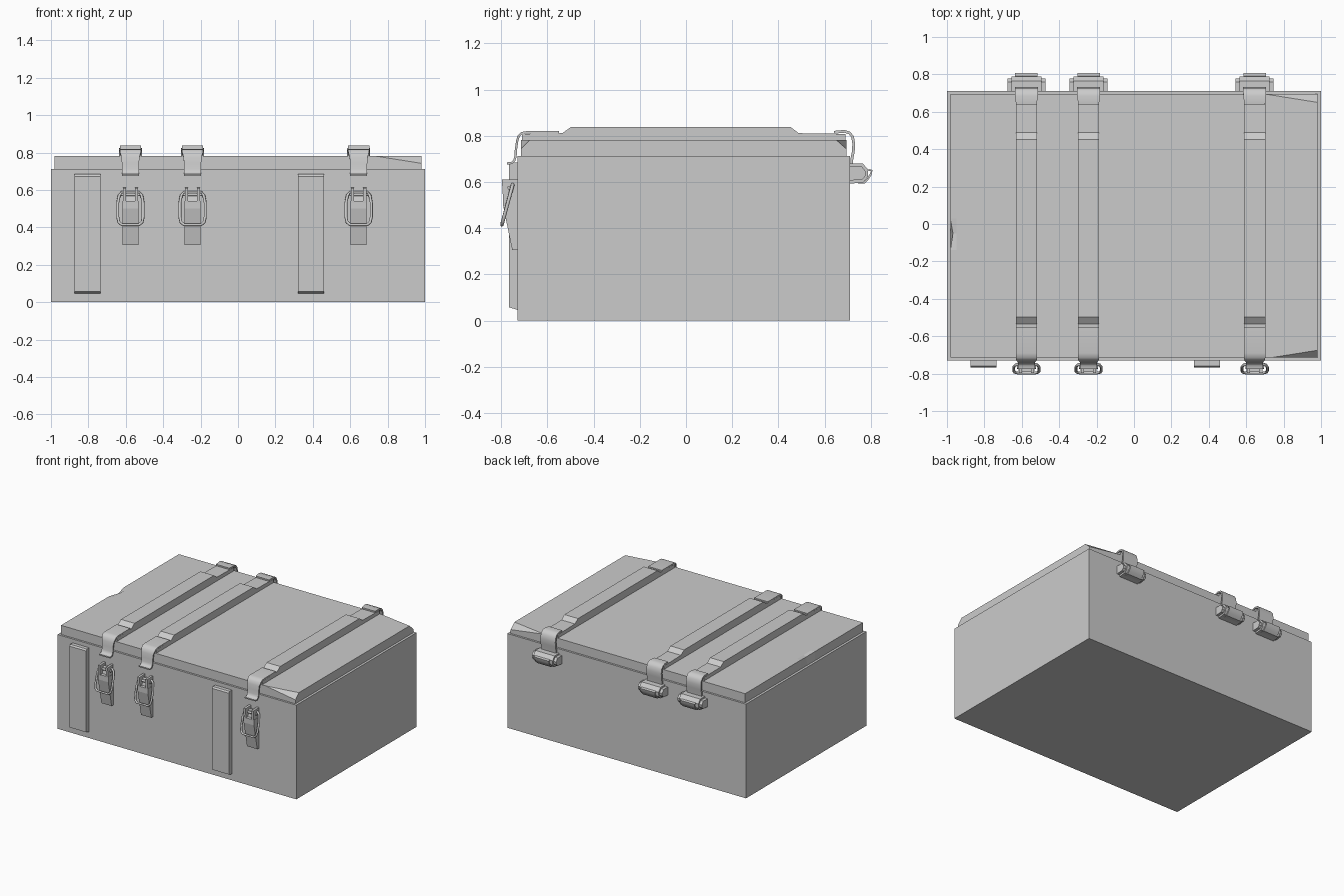
import bpy, bmesh
from mathutils import Vector

if "Cube" in bpy.data.objects:
    bpy.data.objects.remove(bpy.data.objects["Cube"])

STRAP_X = (-0.575, -0.243, 0.645)


def finish(name, bm, smooth=False):
    bmesh.ops.recalc_face_normals(bm, faces=bm.faces)
    me = bpy.data.meshes.new(name)
    bm.to_mesh(me)
    bm.free()
    ob = bpy.data.objects.new(name, me)
    bpy.context.collection.objects.link(ob)
    if smooth:
        bpy.ops.object.select_all(action='DESELECT')
        ob.select_set(True)
        bpy.context.view_layer.objects.active = ob
        bpy.ops.object.shade_smooth_by_angle(angle=0.7)
    return ob


def box_bm(lo, hi):
    bm = bmesh.new()
    bmesh.ops.create_cube(bm, size=1)
    for v in bm.verts:
        v.co = [a + (b - a) * (c + 0.5) for a, b, c in zip(lo, hi, v.co)]
    return bm


def prism(name, yz, x0, x1):
    # side profile extruded along x
    bm = bmesh.new()
    f = bm.faces.new([bm.verts.new((x0, y, z)) for y, z in yz])
    r = bmesh.ops.extrude_face_region(bm, geom=[f])
    for v in r['geom']:
        if isinstance(v, bmesh.types.BMVert):
            v.co.x = x1
    return finish(name, bm)


def band(name, cx, pts, t):
    # bent sheet: points are (y, z, half width), t is thickness
    bm = bmesh.new()
    rings = []
    for i, (y, z, w) in enumerate(pts):
        a, b = pts[max(i - 1, 0)], pts[min(i + 1, len(pts) - 1)]
        d = Vector((b[0] - a[0], b[1] - a[1])).normalized()
        ny, nz = -d.y * t / 2, d.x * t / 2
        rings.append([bm.verts.new((cx + sx * w, y + s * ny, z + s * nz))
                      for sx, s in ((-1, -1), (1, -1), (1, 1), (-1, 1))])
    for p, q in zip(rings, rings[1:]):
        for k in range(4):
            bm.faces.new((p[k], p[k - 1], q[k - 1], q[k]))
    bm.faces.new(rings[0])
    bm.faces.new(rings[-1])
    return finish(name, bm, True)


def rod(name, pts, r, cyclic=False):
    cu = bpy.data.curves.new(name, 'CURVE')
    cu.dimensions = '3D'
    cu.bevel_depth, cu.bevel_resolution, cu.use_fill_caps = r, 1, True
    sp = cu.splines.new('POLY')
    sp.points.add(len(pts) - 1)
    for p, c in zip(sp.points, pts):
        p.co = (*c, 1)
    sp.use_cyclic_u = cyclic
    ob = bpy.data.objects.new(name, cu)
    bpy.context.collection.objects.link(ob)


# box body
finish("body", box_bm((-1, -0.73, 0), (1, 0.71, 0.713)))

# lid with two crushed corners and a small dent in the left edge
bm = box_bm((-0.982, -0.715, 0.713), (0.982, 0.695, 0.782))
for ye, yi, xs in ((-0.715, -0.675, 0.73), (0.695, 0.65, 0.70)):
    a, b, c = Vector((xs, ye, 0.782)), Vector((0.982, yi, 0.782)), Vector((0.982, ye, 0.742))
    n = (b - a).cross(c - a)
    if n.z < 0:
        n = -n
    bmesh.ops.bisect_plane(bm, geom=bm.verts[:] + bm.edges[:] + bm.faces[:],
                           plane_co=a, plane_no=n, clear_outer=True)
    bmesh.ops.holes_fill(bm, edges=[e for e in bm.edges if e.is_boundary])
for co, no in (((0, -0.14, 0), (0, 1, 0)), ((0, -0.05, 0), (0, 1, 0)),
               ((0, 0.03, 0), (0, 1, 0)), ((-0.95, 0, 0), (1, 0, 0))):
    bmesh.ops.bisect_plane(bm, geom=bm.verts[:] + bm.edges[:] + bm.faces[:],
                           plane_co=co, plane_no=no)
for v in bm.verts:
    if v.co.x < -0.97 and v.co.z > 0.77 and abs(v.co.y + 0.05) < 0.01:
        v.co += Vector((0.014, 0, -0.012))
finish("lid", bm)

# upright battens on the front
for x0 in (-0.875, 0.32):
    prism("batten", [(-0.725, 0.045), (-0.767, 0.058), (-0.767, 0.673),
                     (-0.758, 0.684), (-0.725, 0.684)], x0, x0 + 0.14)

for x in STRAP_X:
    # raised lid strap
    prism("strap", [(-0.71, 0.775), (-0.71, 0.808), (-0.535, 0.811), (-0.498, 0.838),
                    (0.452, 0.838), (0.488, 0.811), (0.69, 0.808), (0.69, 0.775)],
          x - 0.057, x + 0.057)
    # front lip curling down to the latch
    band("strap_lip", x, [(-0.55, 0.815, 0.057), (-0.69, 0.815, 0.057), (-0.712, 0.811, 0.057),
                          (-0.725, 0.798, 0.055), (-0.731, 0.775, 0.048), (-0.736, 0.74, 0.046),
                          (-0.738, 0.71, 0.046), (-0.743, 0.693, 0.046), (-0.755, 0.682, 0.046),
                          (-0.775, 0.68, 0.046)], 0.01)
    # rear hinge strap
    band("hinge_strap", x, [(0.64, 0.815, 0.056), (0.685, 0.819, 0.06), (0.708, 0.812, 0.062),
                            (0.721, 0.795, 0.062), (0.726, 0.765, 0.062), (0.724, 0.73, 0.062),
                            (0.718, 0.70, 0.062), (0.716, 0.66, 0.062)], 0.012)

    # rear hinge block with wide end wings and outer hook plate
    prof = [(0.705, 0.68), (0.765, 0.68), (0.789, 0.652), (0.787, 0.622),
            (0.768, 0.598), (0.705, 0.592)]
    prism("hinge_block", prof, x - 0.08, x + 0.08)
    for s in (-1, 1):
        prism("hinge_wing", [(0.705, 0.668), (0.76, 0.668), (0.778, 0.645), (0.776, 0.625),
                             (0.762, 0.61), (0.705, 0.606)], x + s * 0.075, x + s * 0.102)
    band("hinge_hook", x, [(0.745, 0.598, 0.06), (0.772, 0.597, 0.06), (0.786, 0.612, 0.06),
                           (0.799, 0.632, 0.06), (0.804, 0.65, 0.06), (0.79, 0.652, 0.06)], 0.008)

    # latch lever: solid tongue, forked top, keeper between the prongs
    prism("latch_lever", [(-0.725, 0.305), (-0.752, 0.305), (-0.792, 0.50),
                          (-0.792, 0.54), (-0.725, 0.54)], x - 0.043, x + 0.043)
    for s in (-1, 1):
        prism("latch_prong", [(-0.725, 0.53), (-0.792, 0.53), (-0.797, 0.61), (-0.725, 0.613)],
              x + s * 0.024, x + s * 0.041)
    prism("latch_keeper", [(-0.725, 0.53), (-0.77, 0.53), (-0.755, 0.59), (-0.725, 0.59)],
          x - 0.026, x + 0.026)
    rod("latch_pin", [(x - 0.05, -0.765, 0.575), (x + 0.05, -0.765, 0.575)], 0.009)

    # tilted wire bail
    half = [(0.045, 0.588), (0.06, 0.572), (0.068, 0.53), (0.068, 0.455),
            (0.062, 0.428), (0.046, 0.414)]
    loop = half + [(-a, z) for a, z in reversed(half)]
    rod("latch_bail", [(x + a, -0.75 - 0.047 * (0.588 - z) / 0.174, z) for a, z in loop],
        0.008, True)
